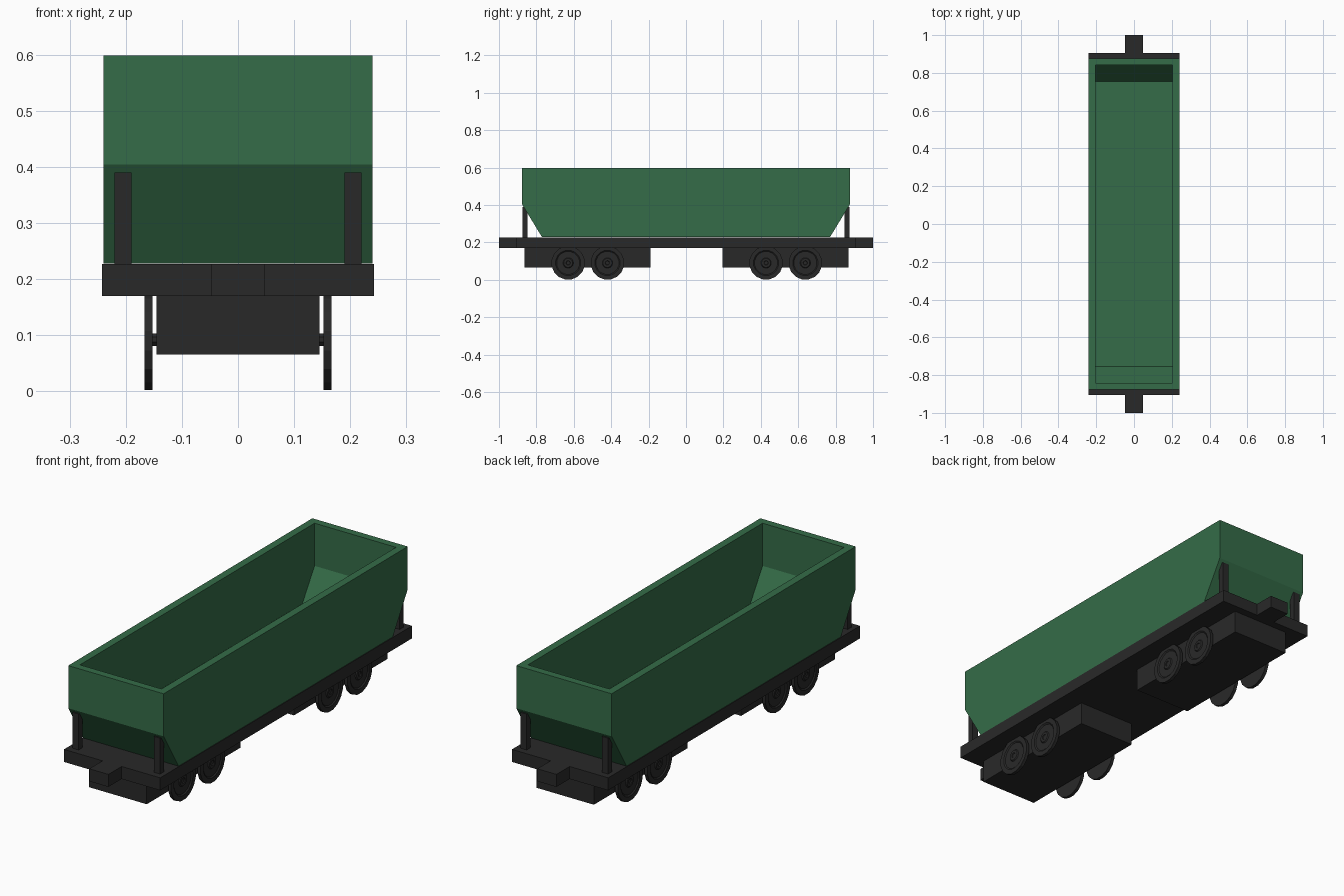
import bpy, bmesh, math
from mathutils import Matrix

if "Cube" in bpy.data.objects:
    bpy.data.objects.remove(bpy.data.objects["Cube"])


def material(name, colour):
    m = bpy.data.materials.new(name)
    m.diffuse_color = colour
    m.use_nodes = True
    m.node_tree.nodes["Principled BSDF"].inputs["Base Color"].default_value = m.diffuse_color
    return m


GREEN = material("green_paint", (0.035, 0.15, 0.065, 1))
DARK = material("dark_steel", (0.022, 0.022, 0.022, 1))


def finish(name, bm, mat):
    bmesh.ops.recalc_face_normals(bm, faces=bm.faces)
    me = bpy.data.meshes.new(name)
    bm.to_mesh(me)
    bm.free()
    me.materials.append(mat)
    ob = bpy.data.objects.new(name, me)
    bpy.context.collection.objects.link(ob)
    return ob


def extrude(name, points, vec, mat):
    bm = bmesh.new()
    face = bm.faces.new([bm.verts.new(p) for p in points])
    geo = bmesh.ops.extrude_face_region(bm, geom=[face])["geom"]
    bmesh.ops.translate(bm, vec=vec, verts=[g for g in geo if isinstance(g, bmesh.types.BMVert)])
    return finish(name, bm, mat)


def box(name, centre, size, mat):
    bm = bmesh.new()
    bmesh.ops.create_cube(bm, size=1, matrix=Matrix.Translation(centre) @ Matrix.Diagonal((*size, 1)))
    return finish(name, bm, mat)


def lathe_x(name, profile, centre, sides, mat):
    # profile holds (x, radius) pairs, spun into a closed ring around x
    bm = bmesh.new()
    rings = []
    for i in range(sides):
        a = 2 * math.pi * (i + 0.5) / sides
        rings.append([bm.verts.new((centre[0] + x, centre[1] + r * math.sin(a), centre[2] + r * math.cos(a)))
                      for x, r in profile])
    for i in range(sides):
        a, b = rings[i], rings[(i + 1) % sides]
        for j in range(len(profile) - 1):
            bm.faces.new((a[j], a[j + 1], b[j + 1], b[j]))
    for j in (0, -1):
        bm.faces.new([r[j] for r in rings])
    return finish(name, bm, mat)


def tub_profile(x, top_y, bottom_y, top, bend, bottom):
    half = [(top_y, top), (top_y, bend), (bottom_y, bottom)]
    return [(x, y, z) for y, z in half] + [(x, -y, z) for y, z in reversed(half)]


# open hopper with sloping ends, hollowed by a smaller copy of its profile
hopper = extrude("hopper", tub_profile(-0.24, 0.877, 0.77, 0.598, 0.404, 0.228), (0.48, 0, 0), GREEN)
cavity = extrude("hopper_cavity", tub_profile(-0.205, 0.843, 0.755, 0.65, 0.404, 0.265), (0.41, 0, 0), GREEN)
cut = hopper.modifiers.new("hollow", "BOOLEAN")
cut.object = cavity
cut.operation = "DIFFERENCE"
cut.solver = "EXACT"
cavity.hide_render = True
bpy.context.view_layer.objects.active = hopper
hopper.select_set(True)
bpy.ops.object.modifier_apply(modifier="hollow")
bpy.data.objects.remove(cavity)

# deck with a coupler stub at each end
corner = [(0.242, 0.905), (0.048, 0.905), (0.048, 1.0)]
outline = corner + [(-x, y) for x, y in reversed(corner)]
outline += [(-x, -y) for x, y in outline]
extrude("deck", [(x, y, 0.17) for x, y in outline], (0, 0, 0.057), DARK)

# corner posts
for sx in (-1, 1):
    for sy in (-1, 1):
        box("corner_post", (sx * 0.205, sy * 0.861, 0.305), (0.031, 0.028, 0.17), DARK)

# bogies, each with four dished wheels and two axles
wheel = [(-0.0075, 0.09), (0.0075, 0.09), (0.0075, 0.068), (0.003, 0.062),
         (0.003, 0.028), (0.0075, 0.024), (0.0075, 0.012), (0.004, 0.010)]
for centre in (-0.526, 0.532):
    box("bogie", (0, centre, 0.1185), (0.29, 0.674, 0.107), DARK)
    for dy in (-0.104, 0.106):
        y = centre + dy
        lathe_x("axle", [(-0.156, 0.012), (0.156, 0.012)], (0, y, 0.092), 8, DARK)
        for s in (-1, 1):
            lathe_x("wheel", [(s * x, r) for x, r in wheel], (s * 0.1595, y, 0.09), 16, DARK)
